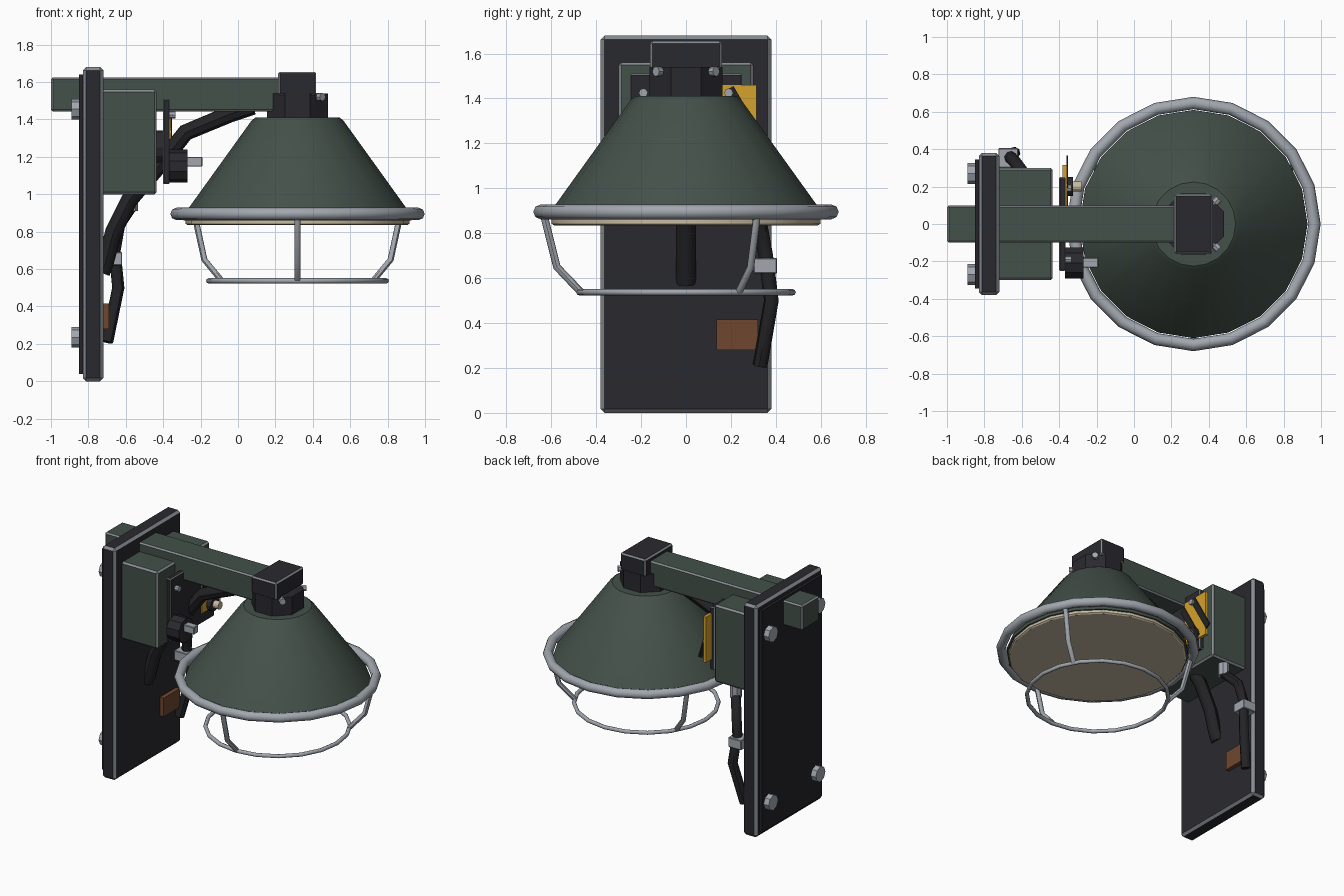
import bpy, bmesh, math
from mathutils import Vector, Matrix

old = bpy.data.objects.get("Cube")
if old:
    bpy.data.objects.remove(old, do_unlink=True)


def material(name, rgb, rough=0.6):
    m = bpy.data.materials.new(name)
    m.use_nodes = True
    m.diffuse_color = (*rgb, 1)
    node = m.node_tree.nodes["Principled BSDF"]
    node.inputs["Base Color"].default_value = (*rgb, 1)
    node.inputs["Roughness"].default_value = rough
    return m


GREEN = material("green paint", (0.058, 0.082, 0.068))
DARK = material("dark iron", (0.022, 0.022, 0.028))
RUBBER = material("black rubber", (0.017, 0.017, 0.02))
STEEL = material("steel", (0.36, 0.39, 0.43))
WORN = material("worn edge", (0.24, 0.26, 0.28))
CREAM = material("cream glass", (0.58, 0.5, 0.36))
YELLOW = material("warning yellow", (0.66, 0.36, 0.025))
RUST = material("rust", (0.16, 0.062, 0.03))

AXIS_X = 0.318  # lamp centre line


def finish(name, bm, mats, smooth=None):
    bmesh.ops.recalc_face_normals(bm, faces=bm.faces)
    mesh = bpy.data.meshes.new(name)
    bm.to_mesh(mesh)
    bm.free()
    ob = bpy.data.objects.new(name, mesh)
    bpy.context.collection.objects.link(ob)
    for m in mats:
        mesh.materials.append(m)
    if smooth:
        shade(ob, smooth)
    return ob


def shade(ob, angle):
    bpy.ops.object.select_all(action="DESELECT")
    ob.select_set(True)
    bpy.context.view_layer.objects.active = ob
    bpy.ops.object.shade_smooth_by_angle(angle=math.radians(angle))


def box(name, x, y, z, mat, edge=0.0, tilt=0.0):
    """Box from min/max pairs; edge gives a bevel with worn paint, tilt turns it about x."""
    lo, hi = Vector((x[0], y[0], z[0])), Vector((x[1], y[1], z[1]))
    bm = bmesh.new()
    bmesh.ops.create_cube(bm, size=1)
    bmesh.ops.scale(bm, vec=hi - lo, verts=bm.verts)
    bmesh.ops.rotate(bm, matrix=Matrix.Rotation(tilt, 3, "X"), verts=bm.verts)
    bmesh.ops.translate(bm, vec=(lo + hi) / 2, verts=bm.verts)
    ob = finish(name, bm, [mat, WORN])
    if edge:
        bevel = ob.modifiers.new("worn edges", "BEVEL")
        bevel.width = edge
        bevel.segments = 1
        bevel.material = 1
    return ob


def rod(name, start, end, radius, mat, sides=12, turn=0.0, smooth=None):
    a, b = Vector(start), Vector(end)
    bm = bmesh.new()
    bmesh.ops.create_cone(bm, cap_ends=True, segments=sides, radius1=radius,
                          radius2=radius, depth=(b - a).length)
    bmesh.ops.rotate(bm, matrix=Matrix.Rotation(turn, 3, "Z"), verts=bm.verts)
    rot = (b - a).to_track_quat("Z", "Y").to_matrix()
    bmesh.ops.rotate(bm, matrix=rot, verts=bm.verts)
    bmesh.ops.translate(bm, vec=(a + b) / 2, verts=bm.verts)
    return finish(name, bm, [mat], smooth)


def lathe(name, profile, mat, sides=20, smooth=35, closed=False):
    """Turn (radius, z) points about the lamp centre line."""
    bm = bmesh.new()
    vs = [bm.verts.new((AXIS_X + r, 0, z)) for r, z in profile]
    es = [bm.edges.new(p) for p in zip(vs, vs[1:])]
    if closed:
        es.append(bm.edges.new((vs[-1], vs[0])))
    bmesh.ops.spin(bm, geom=vs + es, cent=(AXIS_X, 0, 0), axis=(0, 0, 1),
                   angle=math.tau, steps=sides)
    bmesh.ops.remove_doubles(bm, verts=bm.verts, dist=0.0005)
    return finish(name, bm, [mat], smooth)


def ring(name, major, z, minor, mat, sides=20):
    circle = [(major + minor * math.cos(i * math.tau / 8),
               z + minor * math.sin(i * math.tau / 8)) for i in range(8)]
    return lathe(name, circle, mat, sides, 60, closed=True)


def tube(name, points, radius, mat):
    curve = bpy.data.curves.new(name, "CURVE")
    curve.dimensions = "3D"
    curve.bevel_depth = radius
    curve.bevel_resolution = 2
    curve.use_fill_caps = True
    spline = curve.splines.new("POLY")
    spline.points.add(len(points) - 1)
    for p, co in zip(spline.points, points):
        p.co = (*co, 1)
    ob = bpy.data.objects.new(name, curve)
    bpy.context.collection.objects.link(ob)
    curve.materials.append(mat)
    bpy.ops.object.select_all(action="DESELECT")
    ob.select_set(True)
    bpy.context.view_layer.objects.active = ob
    bpy.ops.object.convert(target="MESH")
    shade(bpy.context.object, 45)


# Wall plate, gasket and fixing bolts
box("wall_plate", (-0.83, -0.72), (-0.38, 0.38), (0, 1.68), DARK, 0.017)
box("wall_gasket", (-0.85, -0.82), (-0.345, 0.345), (0.04, 1.64), RUBBER)
for side in (-1, 1):
    for level, z in (("lower", 0.235), ("upper", 1.455)):
        hand = "left" if side > 0 else "right"
        rod(f"wall_bolt_{level}_{hand}", (-0.89, side * 0.27, z), (-0.82, side * 0.27, z),
            0.055, STEEL, 8)

# Arm, junction box and head block
box("arm", (-1, 0.3), (-0.1, 0.1), (1.443, 1.625), GREEN, 0.01)
box("junction_box", (-0.73, -0.435), (-0.3, 0.3), (1.0, 1.56), GREEN, 0.012)
box("head_block", (0.215, 0.418), (-0.16, 0.16), (1.53, 1.655), DARK, 0.01)
rod("head_collar", (AXIS_X, 0, 1.4), (AXIS_X, 0, 1.54), 0.176, DARK, 8, math.pi / 8)
for side in (-1, 1):
    out = Vector((1, side, 0)).normalized()
    base = Vector((AXIS_X, 0, 1.52))
    rod("collar_bolt", base + out * 0.15, base + out * 0.19, 0.022, STEEL, 8)

# Shade, rim and diffuser
lathe("shade", [(0, 1.41), (0.225, 1.41), (0.245, 1.395), (0.59, 0.915),
                (0.61, 0.885), (0.61, 0.86), (0, 0.86)], GREEN, 20, 25)
ring("shade_rim", 0.647, 0.895, 0.033, STEEL)
lathe("diffuser", [(0, 0.87), (0.598, 0.87), (0.598, 0.842), (0.588, 0.835), (0, 0.835)], CREAM)

# Wire guard
ring("guard_ring", 0.475, 0.537, 0.014, STEEL)
for i in range(3):
    a = math.radians(30 + 120 * i)
    tube("guard_wire", [(AXIS_X + r * math.cos(a), r * math.sin(a), z)
                        for r, z in ((0.63, 0.87), (0.575, 0.65), (0.47, 0.54))], 0.017, STEEL)

# Feed cable under the arm
tube("feed_cable", [(0.08, 0, 1.47), (-0.04, 0, 1.43), (-0.28, 0, 1.33), (-0.4, 0, 1.18),
                    (-0.58, 0, 0.97), (-0.665, 0, 0.8), (-0.71, 0, 0.63), (-0.73, 0, 0.58)],
     0.045, RUBBER)

# Side cable with gland and clamp
rod("cable_gland", (-0.575, 0.25, 0.91), (-0.575, 0.25, 1.01), 0.04, STEEL, 8)
tube("side_cable", [(-0.575, 0.25, 0.93), (-0.635, 0.33, 0.84), (-0.66, 0.355, 0.7),
                    (-0.64, 0.38, 0.5), (-0.70, 0.33, 0.21)], 0.033, RUBBER)
box("cable_clamp", (-0.725, -0.62), (0.3, 0.405), (0.62, 0.69), STEEL, 0.004)
box("rust_patch", (-0.73, -0.69), (0.135, 0.32), (0.28, 0.415), RUST)

# Switch panel with screws
box("switch_panel", (-0.402, -0.365), (-0.25, 0.25), (1.055, 1.51), DARK, 0.006)
rod("panel_post", (-0.45, 0, 1.25), (-0.39, 0, 1.25), 0.09, DARK)
for side in (-1, 1):
    rod("panel_screw", (-0.375, side * 0.19, 1.425), (-0.335, side * 0.19, 1.425),
        0.02, STEEL, 8)

# Switch and small knob
rod("switch_body", (-0.37, -0.208, 1.15), (-0.27, -0.208, 1.15), 0.088, DARK, 10)
box("switch_lever", (-0.28, -0.19), (-0.233, -0.18), (1.148, 1.2), STEEL, 0.004)
rod("knob_base", (-0.37, 0.2, 1.17), (-0.325, 0.2, 1.17), 0.05, DARK)
rod("knob", (-0.33, 0.2, 1.17), (-0.282, 0.2, 1.17), 0.027, CREAM)

# Warning sign with slanted bars
box("warning_sign", (-0.382, -0.359), (0.1, 0.315), (1.13, 1.46), YELLOW)
for name, y, z in (("outer", 0.27, 1.31), ("inner", 0.16, 1.28)):
    box(f"warning_bar_{name}", (-0.36, -0.352), (y - 0.022, y + 0.022),
        (z - 0.155, z + 0.155), RUBBER, tilt=math.radians(30))
